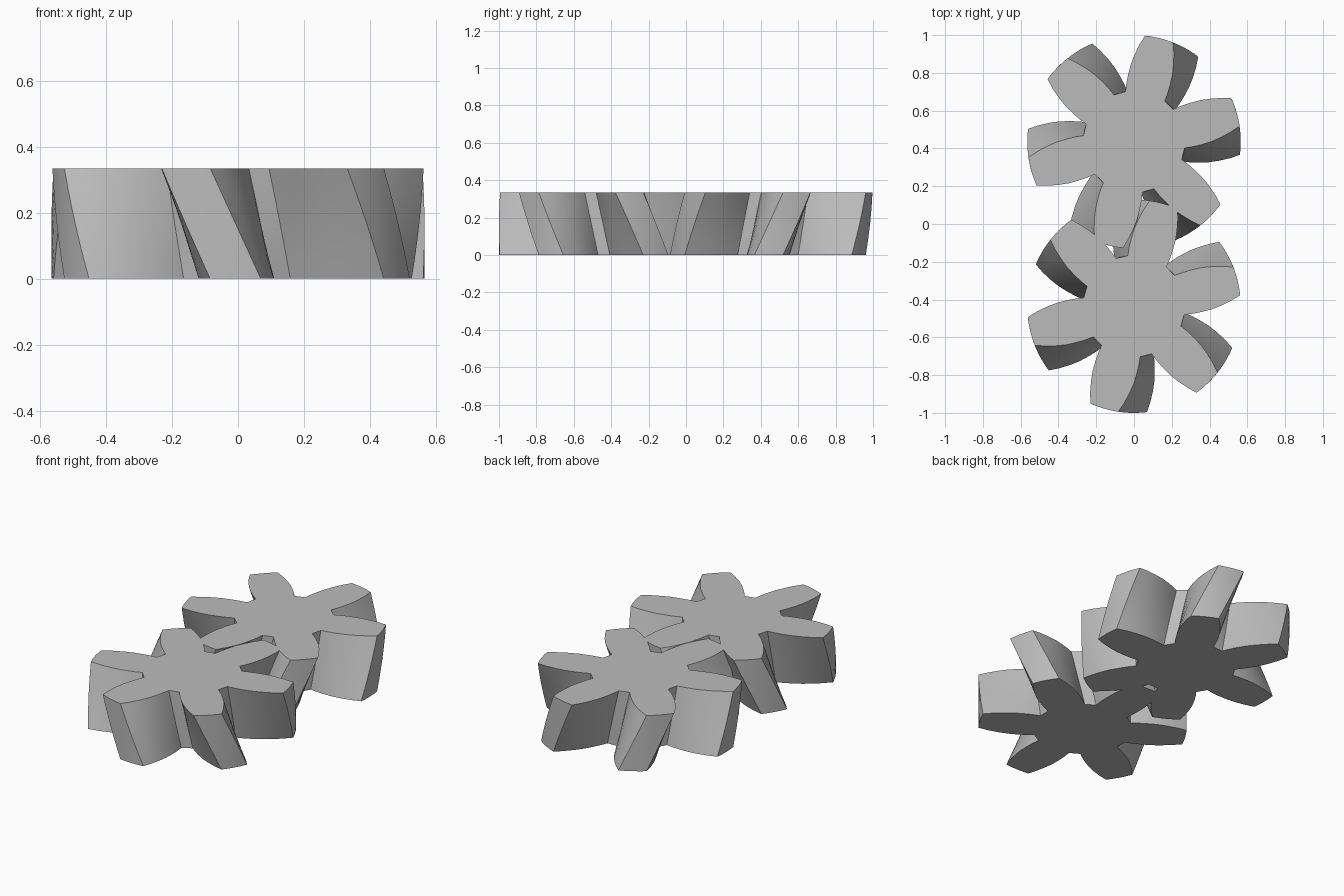
import bpy
import bmesh
from math import radians, sin, cos

if "Cube" in bpy.data.objects:
    bpy.data.objects.remove(bpy.data.objects["Cube"], do_unlink=True)

TEETH = 6
TIP_RADIUS = 0.565
PITCH_RADIUS = 0.435
HEIGHT = 0.333
TWIST = 15.5
LAYERS = 6
# Tooth flank from root to tip: (radius, half angle in degrees)
FLANK = [(0.27, 23.3), (0.31, 21.2), (0.355, 18.8), (0.41, 16.1),
         (0.46, 13.4), (0.515, 10.5), (TIP_RADIUS, 7.8)]

steel = bpy.data.materials.new("grey steel")
steel.use_nodes = True
colour = (0.5, 0.5, 0.5, 1.0)
steel.diffuse_color = colour
steel.node_tree.nodes["Principled BSDF"].inputs["Base Color"].default_value = colour


def gear_outline():
    """Polar outline of a gear, counter-clockwise, first tooth at angle 0."""
    tip = [(TIP_RADIUS, -4), (TIP_RADIUS, 0), (TIP_RADIUS, 4)]
    tooth = [(r, -a) for r, a in FLANK] + tip + FLANK[::-1]
    return [(r, a + k * 360 / TEETH) for k in range(TEETH) for r, a in tooth]


def helical_gear(name, y, top_angle, twist):
    """Twisted extrusion of the outline; twist is the turn from bottom to top."""
    bm = bmesh.new()
    outline = gear_outline()
    rings = []
    for i in range(LAYERS + 1):
        t = i / LAYERS
        turn = top_angle - twist * (1 - t)
        rings.append([bm.verts.new((r * cos(radians(a + turn)),
                                    r * sin(radians(a + turn)),
                                    HEIGHT * t)) for r, a in outline])
    n = len(outline)
    for low, high in zip(rings, rings[1:]):
        for j in range(n):
            k = (j + 1) % n
            bm.faces.new((low[j], low[k], high[k], high[j]))
    bm.faces.new(rings[-1])
    bm.faces.new(rings[0][::-1])
    mesh = bpy.data.meshes.new(name)
    bm.to_mesh(mesh)
    bm.free()
    mesh.materials.append(steel)
    gear = bpy.data.objects.new(name, mesh)
    gear.location.y = y
    bpy.context.collection.objects.link(gear)
    bpy.ops.object.select_all(action='DESELECT')
    gear.select_set(True)
    bpy.context.view_layer.objects.active = gear
    bpy.ops.object.shade_smooth_by_angle(angle=radians(25))


# Meshing pair with opposite helix directions
helical_gear("back_gear", PITCH_RADIUS, 16.3, TWIST)
helical_gear("front_gear", -PITCH_RADIUS, 13.7, -TWIST)
